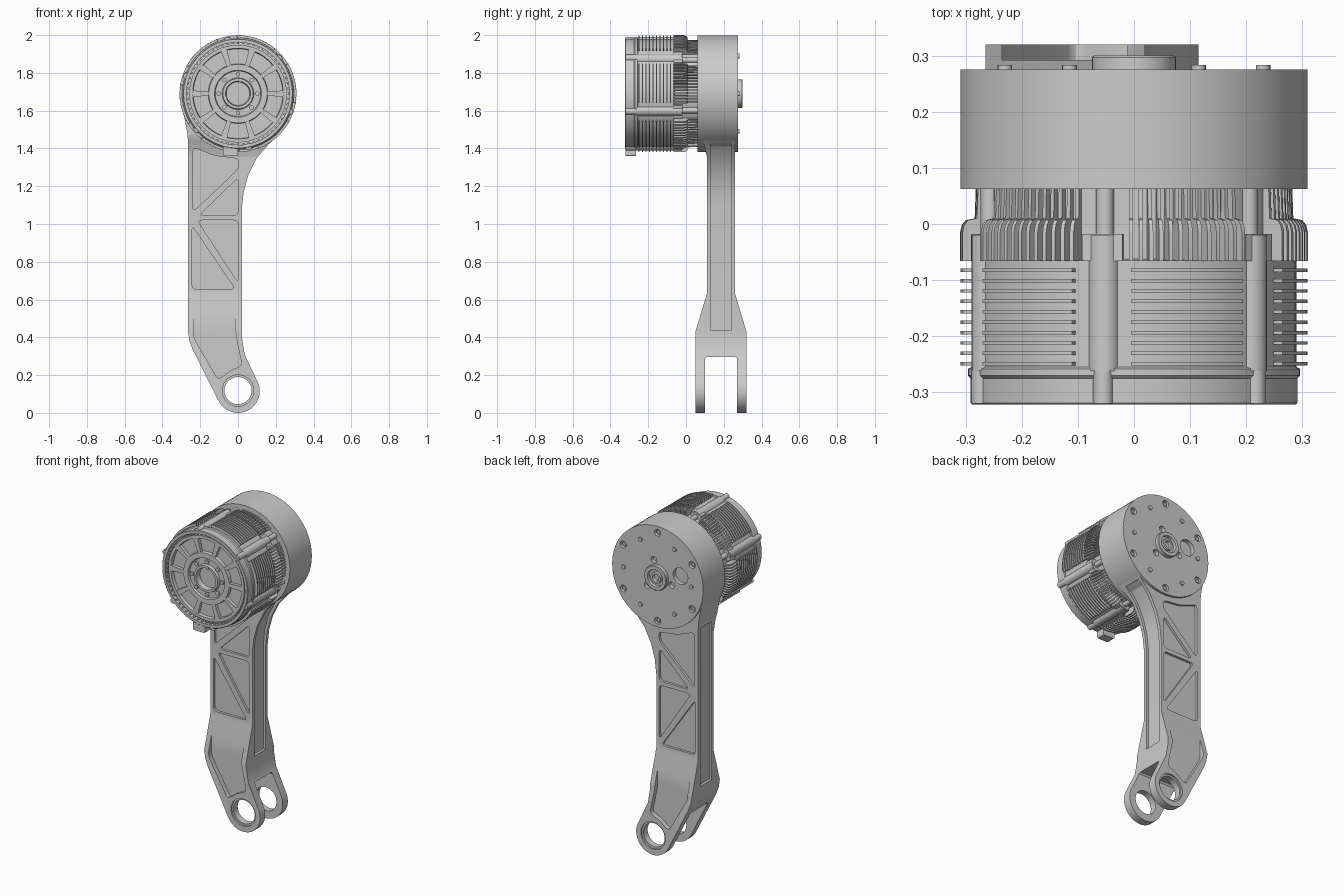
import bpy, bmesh
from math import sin, cos, pi, radians
from mathutils import Vector

if "Cube" in bpy.data.objects:
    bpy.data.objects.remove(bpy.data.objects["Cube"])

CZ = 1.69          # height of the motor axis
POST = -11         # angle of the first motor post, clockwise from the top


def polar(r, a, y=0.0):
    a = radians(a)
    return (r * sin(a), y, CZ + r * cos(a))


def loft(bm, ring_a, ring_b):
    a = [bm.verts.new(p) for p in ring_a]
    b = [bm.verts.new(p) for p in ring_b]
    bm.faces.new(a)
    bm.faces.new(b[::-1])
    for i in range(len(a)):
        j = (i + 1) % len(a)
        bm.faces.new((a[i], b[i], b[j], a[j]))


def finish(name, bm):
    bmesh.ops.recalc_face_normals(bm, faces=bm.faces)
    me = bpy.data.meshes.new(name)
    bm.to_mesh(me)
    bm.free()
    ob = bpy.data.objects.new(name, me)
    bpy.context.collection.objects.link(ob)
    return ob


def prisms(name, parts):
    """Each part is (xz outline, y0, y1)."""
    bm = bmesh.new()
    for pts, y0, y1 in parts:
        loft(bm, [(x, y0, z) for x, z in pts], [(x, y1, z) for x, z in pts])
    return finish(name, bm)


def x_prism(name, pts, x0, x1):
    """Extrude a yz outline along x."""
    bm = bmesh.new()
    loft(bm, [(x0, y, z) for y, z in pts], [(x1, y, z) for y, z in pts])
    return finish(name, bm)


def lathe(name, profile, steps=72):
    """Spin an (r, y) profile around the motor axis."""
    bm = bmesh.new()
    vs = [bm.verts.new((r, y, CZ)) for r, y in profile]
    es = [bm.edges.new(p) for p in zip(vs, vs[1:])]
    bmesh.ops.spin(bm, geom=vs + es, cent=(0, 0, CZ), axis=(0, 1, 0), angle=2 * pi, steps=steps)
    bmesh.ops.remove_doubles(bm, verts=bm.verts, dist=1e-5)
    return finish(name, bm)


def circle(x, z, r, n=24):
    return [(x + r * cos(2 * pi * i / n), z + r * sin(2 * pi * i / n)) for i in range(n)]


def on_ring(radius, a, r, n=16):
    x, _, z = polar(radius, a)
    return circle(x, z, r, n)


def sector(r0, r1, a0, a1, n=8):
    ang = [a0 + (a1 - a0) * i / n for i in range(n + 1)]
    pts = [polar(r1, a) for a in ang] + [polar(r0, a) for a in ang[::-1]]
    return [(p[0], p[2]) for p in pts]


def rounded(pts, r, n=4):
    out = []
    for i, p in enumerate(pts):
        p, q, s = Vector(p), Vector(pts[i - 1]), Vector(pts[(i + 1) % len(pts)])
        a = p + (q - p).normalized() * min(r, (q - p).length * 0.45)
        b = p + (s - p).normalized() * min(r, (s - p).length * 0.45)
        for k in range(n + 1):
            t = k / n
            out.append(tuple(a * (1 - t) ** 2 + p * 2 * t * (1 - t) + b * t * t))
    return out


def boolean(ob, cutter, op='DIFFERENCE'):
    cutter.hide_render = True
    m = ob.modifiers.new('cut', 'BOOLEAN')
    m.object, m.operation, m.solver = cutter, op, 'EXACT'
    bpy.context.view_layer.objects.active = ob
    bpy.ops.object.modifier_apply(modifier=m.name)
    bpy.data.objects.remove(cutter, do_unlink=True)


# Leg: front outline cut to the side outline
EYE = 0.115
eye_arc = [(EYE * cos(radians(a)), EYE + EYE * sin(radians(a))) for a in range(207, 384, 11)]
right = [(0.035, 0.31), (0.02, 0.40), (0.02, 1.08), (0.03, 1.17), (0.055, 1.26),
         (0.10, 1.35), (0.16, 1.42), (0.22, 1.475)]
left = [(0.1, 1.6), (-0.15, 1.6), (-0.288, 1.585), (-0.268, 1.48), (-0.265, 1.44),
        (-0.265, 0.43), (-0.257, 0.38), (-0.24, 0.335)]
leg = prisms('leg', [(eye_arc + right + left, 0.0, 0.4)])
boolean(leg, x_prism('side_outline', [
    (0.05, -0.1), (0.05, 0.43), (0.11, 0.63), (0.11, 1.36), (0.095, 1.42), (0.075, 1.47),
    (0.075, 1.7), (0.26, 1.7), (0.26, 0.63), (0.32, 0.43), (0.32, -0.1)], -0.5, 0.5), 'INTERSECT')

# Fork gap
boolean(leg, x_prism('fork_gap', [(0.10, -0.2), (0.10, 0.285), (0.107, 0.295), (0.263, 0.295),
                                  (0.27, 0.285), (0.27, -0.2)], -0.5, 0.5))

# Eye holes with outer bearing seats
boolean(leg, prisms('eye_bore', [(circle(0, EYE + 0.003, 0.072, 40), 0, 0.4)]))
boolean(leg, prisms('eye_seat', [(circle(0, EYE + 0.003, 0.083, 40), y, y + 0.03) for y in (0.03, 0.31)]))

# Truss pockets on both faces
truss = [
    [(-0.238, 1.405), (-0.12, 1.36), (0.005, 1.345), (0.0, 1.29), (-0.238, 1.065)],
    [(-0.205, 1.045), (0.0, 1.045), (0.0, 1.245)],
    [(-0.215, 1.02), (0.0, 1.02), (0.0, 0.69)],
    [(-0.243, 0.99), (-0.243, 0.655), (-0.015, 0.655)],
]
cheek = [(-0.235, 0.56), (-0.012, 0.56), (-0.012, 0.41), (0.022, 0.25), (-0.04, 0.225),
         (-0.105, 0.175), (-0.235, 0.40)]
cuts = []
for p in truss:
    p = rounded(p, 0.025)
    cuts += [(p, 0.0, 0.125), (p, 0.245, 0.4)]
p = rounded(cheek, 0.025)
cuts += [(p, 0.0, 0.078), (p, 0.292, 0.4)]
boolean(leg, prisms('pockets', cuts))

# Long grooves down both edges
groove = [(0.005, 0.44)] + [(x - 0.015, z + 0.008) for x, z in right[2:7]] + [(0.4, 1.43), (0.4, 0.44)]
boolean(leg, prisms('edge_grooves', [
    (groove, 0.13, 0.24),
    ([(-0.25, 0.46), (-0.25, 1.43), (-0.4, 1.43), (-0.4, 0.46)], 0.13, 0.24)]))

# Gearbox drum with blind holes in the back plate
drum = prisms('gearbox_drum', [(circle(0, CZ, 0.309, 72), 0.062, 0.275)])
holes = [(on_ring(0.27, a, 0.021), 0.255, 0.4) for a in range(0, 360, 60)]
holes += [(on_ring(0.1, a, 0.02), 0.25, 0.4) for a in (15, 135, 255)]
holes += [(circle(-0.155, 1.735, 0.05, 32), 0.25, 0.4)]
boolean(drum, prisms('drum_holes', holes))
prisms('drum_bolts', [(on_ring(0.23, a, 0.013), 0.27, 0.283) for a in range(30, 360, 60)]
       + [(on_ring(0.27, a, 0.012, 6), 0.25, 0.268) for a in range(0, 360, 60)])
lathe('output_boss', [(0, 0.27), (0.075, 0.27), (0.075, 0.297), (0.072, 0.30), (0.052, 0.30),
                      (0.05, 0.283), (0.036, 0.283), (0.034, 0.296), (0.022, 0.296),
                      (0.02, 0.278), (0, 0.278)], 40)

# Motor body, front rim and hub in one turned profile
lathe('motor_body', [
    (0, -0.28), (0.062, -0.28), (0.066, -0.312), (0.08, -0.312), (0.084, -0.295), (0.12, -0.295),
    (0.124, -0.308), (0.155, -0.308), (0.158, -0.288), (0.237, -0.288), (0.24, -0.308),
    (0.258, -0.308), (0.258, -0.29), (0.272, -0.29), (0.272, -0.322), (0.288, -0.322),
    (0.291, -0.319), (0.291, -0.275), (0.296, -0.27), (0.296, -0.258), (0.29, -0.255),
    (0.29, -0.065), (0.27, -0.062), (0.27, 0.07), (0, 0.07)])

# Front face spokes, hub bolts and rim teeth
prisms('face_spokes', [(sector(0.152, 0.243, a - 4, a + 4, 2), -0.307, -0.28) for a in range(18, 378, 36)])
prisms('hub_bolts', [(on_ring(0.102, a, 0.012, 12), -0.306, -0.29) for a in range(0, 360, 45)]
       + [(on_ring(0.073, a, 0.01, 12), -0.317, -0.3) for a in range(10, 370, 120)])
prisms('rim_teeth', [(sector(0.264, 0.274, a - 1.2, a + 1.2, 1), -0.312, -0.285) for a in range(0, 360, 6)])

# Six posts along the motor, with cap tabs and thin rods behind
posts = []
for a in range(POST, POST + 360, 60):
    posts += [(on_ring(0.276, a, 0.029, 20), -0.262, -0.02),
              (sector(0.26, 0.297, a - 7, a + 7), -0.066, -0.018),
              (on_ring(0.287, a, 0.018), -0.32, -0.262),
              (on_ring(0.272, a, 0.016), -0.03, 0.065)]
prisms('motor_posts', posts)

# Ring-shaped cooling fins between the posts
prisms('ring_fins', [(sector(0.28, 0.309, a + 10, a + 50, 10), y, y + 0.006)
                     for a in range(POST, POST + 360, 60)
                     for y in [-0.252 + 0.0185 * i for i in range(10)]])

# Upright cooling blades behind the ring fins
blade = [(0.26, -0.066), (0.31, -0.066), (0.31, -0.015), (0.307, -0.002), (0.30, 0.007),
         (0.284, 0.01), (0.282, 0.064), (0.26, 0.064)]
bm = bmesh.new()
for a in range(POST, POST + 360, 60):
    for i in range(13):
        b = a + 10 + 40 * i / 12
        loft(bm, [polar(r, b - 0.7, y) for r, y in blade], [polar(r, b + 0.7, y) for r, y in blade])
finish('cooling_blades', bm)

# Cable connector under the front rim
prisms('cable_connector', [(rounded([(-0.08, 1.36), (0.0, 1.36), (0.0, 1.42), (-0.08, 1.42)], 0.008),
                            -0.32, -0.265)])

bpy.ops.object.select_all(action='SELECT')
bpy.context.view_layer.objects.active = leg
bpy.ops.object.shade_smooth_by_angle(angle=radians(30))
